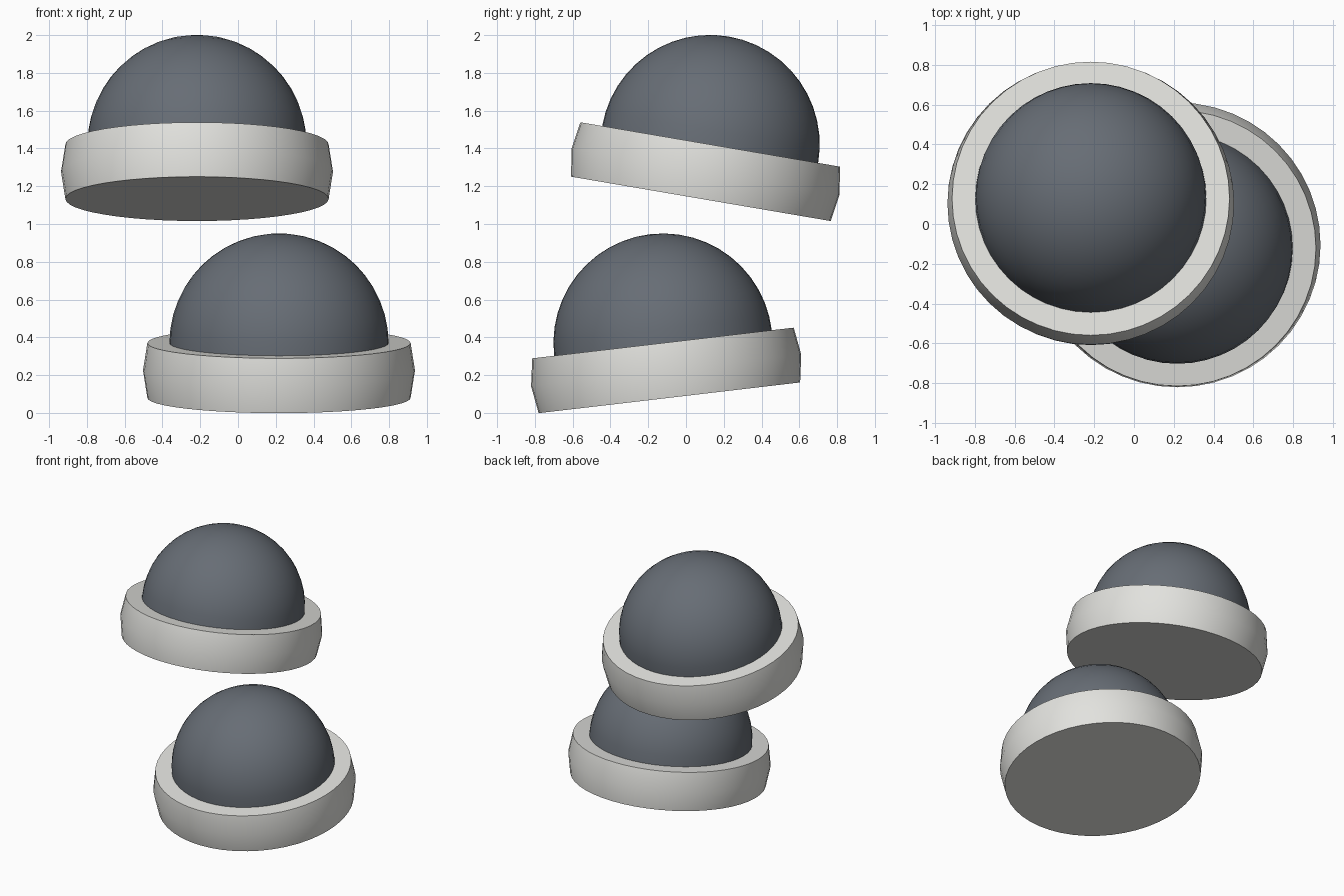
import bpy
import bmesh
from math import sin, cos, pi, radians

if "Cube" in bpy.data.objects:
    bpy.data.objects.remove(bpy.data.objects["Cube"], do_unlink=True)


def make_material(name, rgb):
    mat = bpy.data.materials.new(name)
    mat.use_nodes = True
    color = (*rgb, 1.0)
    mat.diffuse_color = color
    mat.node_tree.nodes["Principled BSDF"].inputs["Base Color"].default_value = color
    return mat


def lathe(name, profile, mat, location, tilt, segments=48):
    """Spin a (radius, height) profile about the part's own axis."""
    bm = bmesh.new()
    verts = [bm.verts.new((r, 0, z)) for r, z in profile]
    edges = [bm.edges.new(pair) for pair in zip(verts, verts[1:])]
    bmesh.ops.spin(bm, geom=verts + edges, cent=(0, 0, 0), axis=(0, 0, 1),
                   angle=2 * pi, steps=segments, use_merge=True)
    bmesh.ops.remove_doubles(bm, verts=bm.verts[:], dist=0.0001)
    bmesh.ops.recalc_face_normals(bm, faces=bm.faces[:])
    mesh = bpy.data.meshes.new(name)
    bm.to_mesh(mesh)
    bm.free()
    mesh.materials.append(mat)
    obj = bpy.data.objects.new(name, mesh)
    bpy.context.collection.objects.link(obj)
    obj.location = location
    obj.rotation_euler.x = radians(tilt)
    bpy.ops.object.select_all(action="DESELECT")
    obj.select_set(True)
    bpy.context.view_layer.objects.active = obj
    bpy.ops.object.shade_smooth_by_angle(angle=radians(35))
    return obj


light = make_material("light grey", (0.76, 0.76, 0.73))
dark = make_material("slate grey", (0.135, 0.153, 0.178))

# Profiles are measured from the centre of the base's top face
HEIGHT, RIM, BULGE, DOME = 0.292, 0.697, 0.72, 0.58
base_profile = [(0, -HEIGHT), (RIM, -HEIGHT), (BULGE, -HEIGHT / 2), (RIM, 0), (0, 0)]
STEPS = 12
dome_profile = [(DOME * cos(a), DOME * sin(a))
                for a in (i * pi / 2 / STEPS for i in range(STEPS))] + [(0, DOME)]

# Two tilted domed buttons, one above the other
for label, location, tilt in (("upper", (-0.217, 0.128, 1.421), -9.7),
                              ("lower", (0.217, -0.122, 0.37), 6.7)):
    lathe(label + "_base", base_profile, light, location, tilt)
    lathe(label + "_dome", dome_profile, dark, location, tilt)
